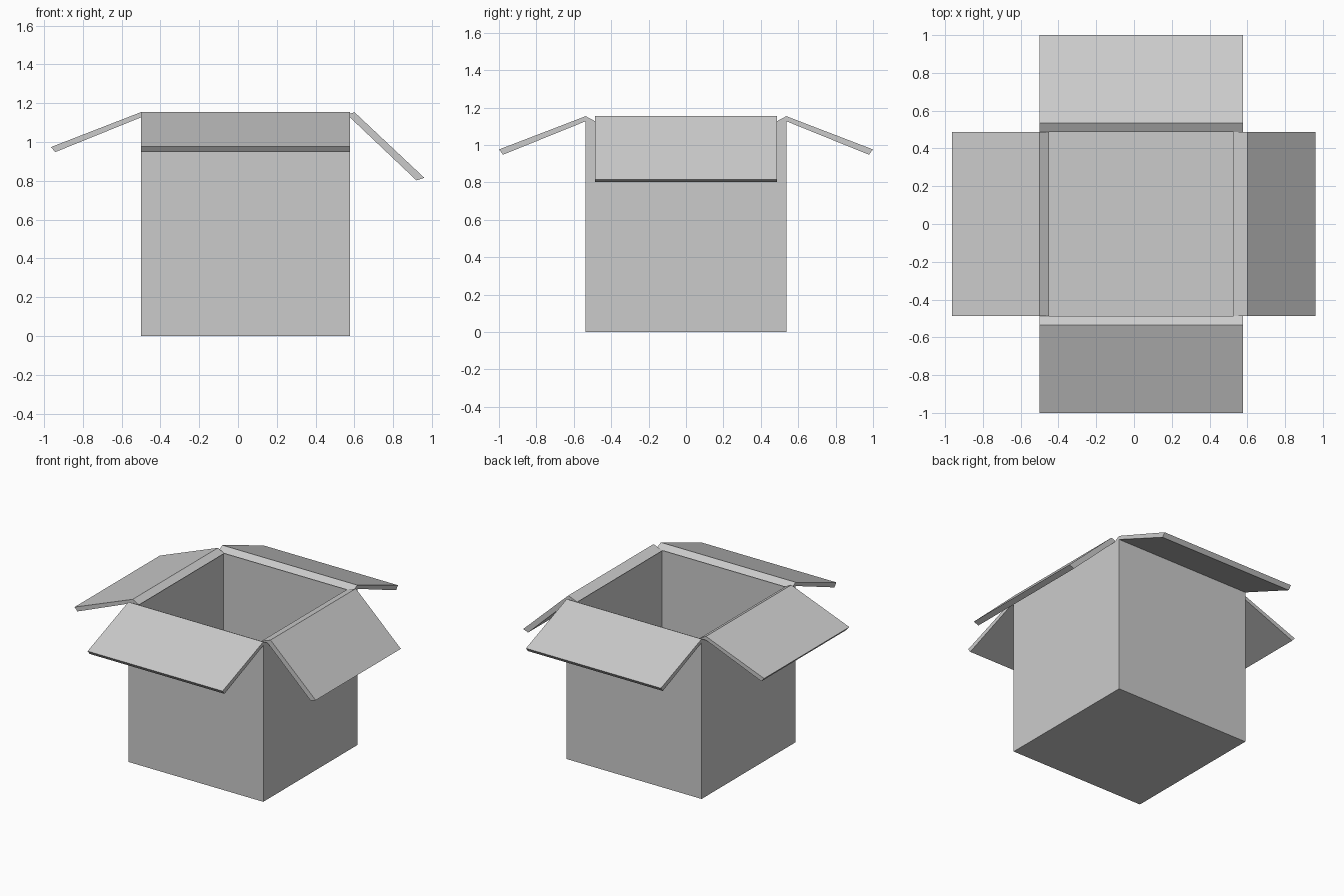
import bpy, bmesh

if "Cube" in bpy.data.objects:
    bpy.data.objects.remove(bpy.data.objects["Cube"])

X0, X1, Y, TOP, T = -0.50, 0.577, 0.536, 1.127, 0.05


def finish(bm, name):
    bmesh.ops.recalc_face_normals(bm, faces=bm.faces)
    mesh = bpy.data.meshes.new(name)
    bm.to_mesh(mesh)
    bm.free()
    obj = bpy.data.objects.new(name, mesh)
    bpy.context.collection.objects.link(obj)
    return obj


def flap(name, profile, along, a, b):
    """Extrude a cross-section of (outward, z) points along x or y, from a to b."""
    bm = bmesh.new()
    place = (lambda p: (a, p[0], p[1])) if along == 'x' else (lambda p: (p[0], a, p[1]))
    face = bm.faces.new([bm.verts.new(place(p)) for p in profile])
    ext = bmesh.ops.extrude_face_region(bm, geom=[face])
    moved = [g for g in ext['geom'] if isinstance(g, bmesh.types.BMVert)]
    bmesh.ops.translate(bm, verts=moved,
                        vec=(b - a, 0, 0) if along == 'x' else (0, b - a, 0))
    return finish(bm, name)


# Open box body: block with the top inset and pushed down to the floor
bm = bmesh.new()
bmesh.ops.create_cube(bm, size=1)
for v in bm.verts:
    v.co = (X1 if v.co.x > 0 else X0, Y if v.co.y > 0 else -Y, TOP if v.co.z > 0 else 0)
top = max(bm.faces, key=lambda f: f.calc_center_median().z)
bmesh.ops.inset_region(bm, faces=[top], thickness=T)
ext = bmesh.ops.extrude_discrete_faces(bm, faces=[top])
bmesh.ops.translate(bm, verts=ext['faces'][0].verts, vec=(0, 0, T - TOP))
finish(bm, "box_body")

# Front and back flaps, folded outward over the full width
for name, s in (("front_flap", -1), ("back_flap", 1)):
    prof = [(Y - T, TOP), (Y, 1.154), (1.0, 0.976), (0.978, 0.948), (Y, TOP)]
    flap(name, [(s * p, z) for p, z in prof], 'x', X0, X1)

# Left and right flaps, fitting between the front and back walls
flap("left_flap", [(X0 + T, TOP), (X0, 1.154), (-0.964, 0.974), (-0.942, 0.948), (X0, TOP)],
     'y', T - Y, Y - T)
flap("right_flap", [(X1 - T, TOP), (0.60, 1.154), (0.96, 0.816), (0.92, 0.802), (X1, TOP)],
     'y', T - Y, Y - T)
